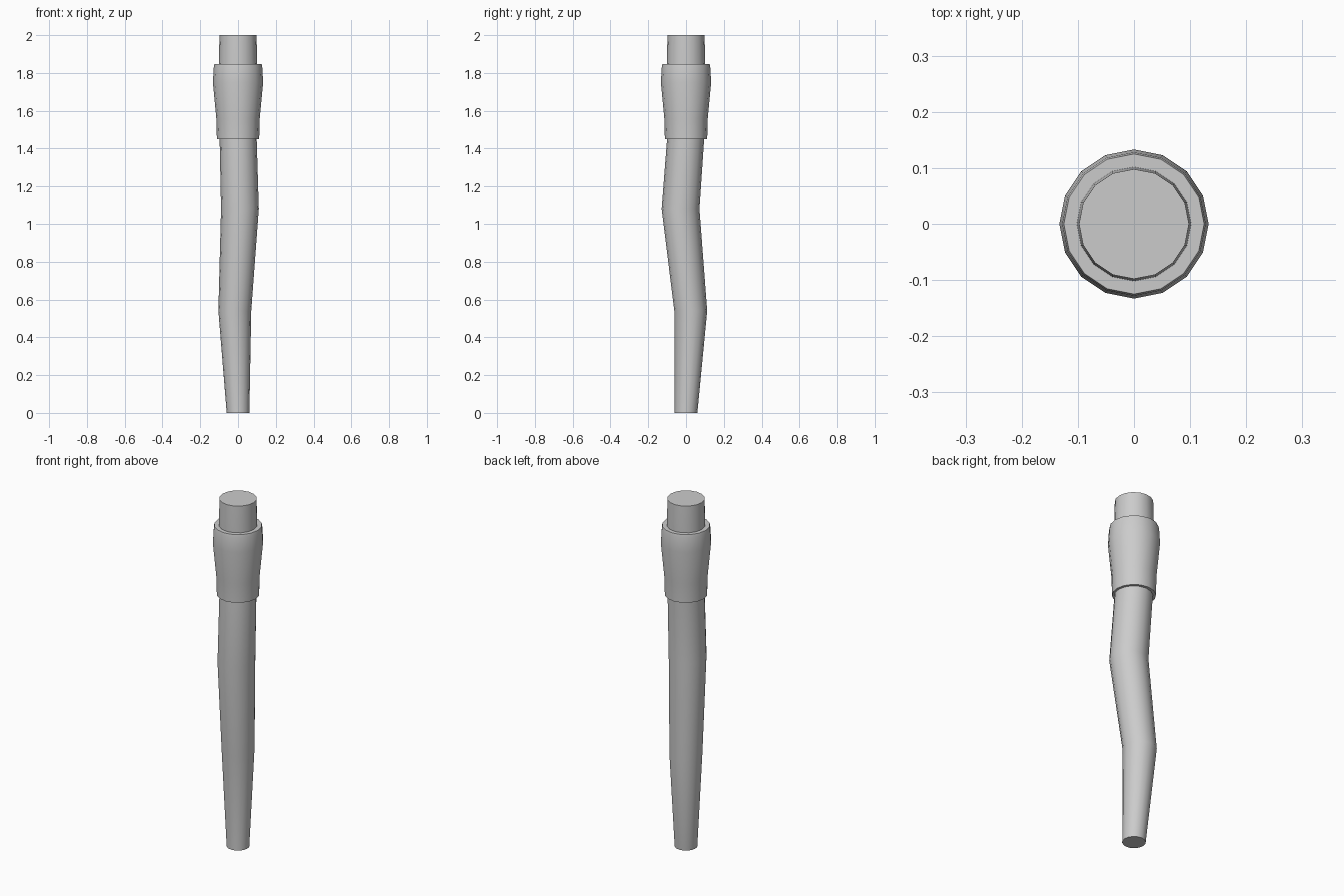
import bpy, bmesh, math

if "Cube" in bpy.data.objects:
    bpy.data.objects.remove(bpy.data.objects["Cube"])

SIDES = 16

def tube(name, rings):
    """Skin a capped tube through rings given as (x, y, z, radius)."""
    bm = bmesh.new()
    loops = []
    for x, y, z, r in rings:
        loops.append([bm.verts.new((x + r * math.cos(2 * math.pi * i / SIDES),
                                    y + r * math.sin(2 * math.pi * i / SIDES), z))
                      for i in range(SIDES)])
    for a, b in zip(loops, loops[1:]):
        for i in range(SIDES):
            j = (i + 1) % SIDES
            bm.faces.new((a[i], a[j], b[j], b[i]))
    bm.faces.new(loops[0][::-1])
    bm.faces.new(loops[-1])
    mesh = bpy.data.meshes.new(name)
    bm.to_mesh(mesh)
    bm.free()
    obj = bpy.data.objects.new(name, mesh)
    bpy.context.collection.objects.link(obj)
    bpy.ops.object.select_all(action='DESELECT')
    obj.select_set(True)
    bpy.context.view_layer.objects.active = obj
    bpy.ops.object.shade_smooth_by_angle(angle=math.radians(35))
    return obj

# crooked tapering shaft
tube("shaft", [
    (0, 0, 0, 0.06),
    (-0.017, 0.025, 0.54, 0.087),
    (0.01, -0.029, 1.08, 0.1),
    (0, 0, 1.48, 0.098),
    (0, 0, 1.84, 0.102),
    (0, 0, 2.0, 0.098),
])

# flared sleeve around the upper end
tube("grip_sleeve", [
    (0, 0, 1.45, 0.112),
    (0, 0, 1.56, 0.115),
    (0, 0, 1.75, 0.133),
    (0, 0, 1.835, 0.128),
    (0, 0, 1.848, 0.125),
])
